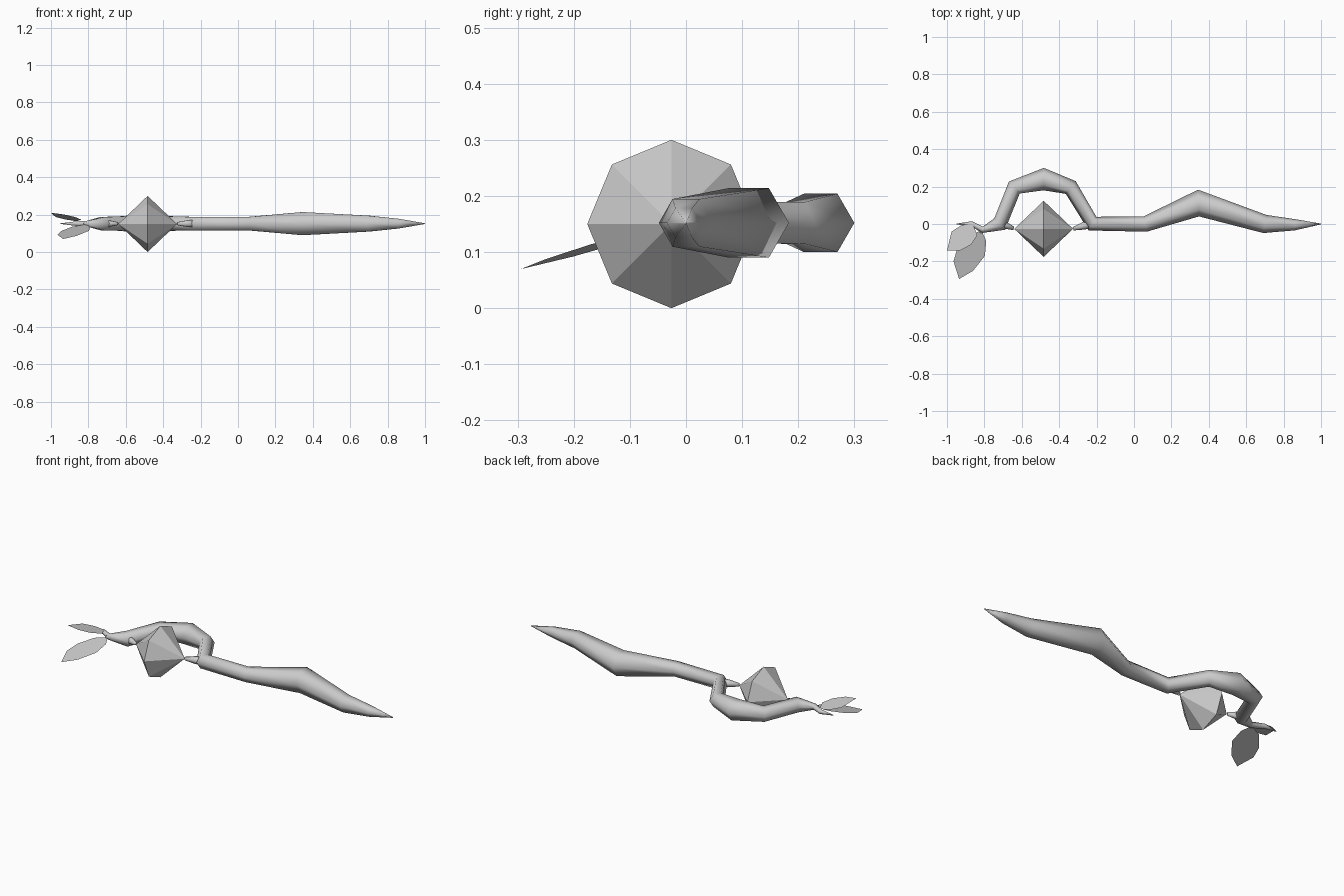
import bpy, bmesh, math
from mathutils import Vector

cube = bpy.data.objects.get("Cube")
if cube:
    bpy.data.objects.remove(cube)

grey = bpy.data.materials.new("plain grey")
grey.use_nodes = True
grey.diffuse_color = (0.6, 0.6, 0.6, 1)
grey.node_tree.nodes["Principled BSDF"].inputs["Base Color"].default_value = (0.6, 0.6, 0.6, 1)

AXIS_Z = 0.152


def finish(name, bm, smooth=False):
    mesh = bpy.data.meshes.new(name)
    bmesh.ops.recalc_face_normals(bm, faces=bm.faces)
    for f in bm.faces:
        f.smooth = smooth
    bm.to_mesh(mesh)
    bm.free()
    mesh.materials.append(grey)
    obj = bpy.data.objects.new(name, mesh)
    bpy.context.collection.objects.link(obj)
    return obj


def tube(name, path, sides=6):
    """Sweep a polygon along (x, y, radius) stations lying in a level plane."""
    bm = bmesh.new()
    pts = [Vector((x, y, AXIS_Z)) for x, y, r in path]
    rings = []
    for i, p in enumerate(pts):
        before = (p - pts[i - 1]).normalized() if i else Vector()
        after = (pts[i + 1] - p).normalized() if i + 1 < len(pts) else Vector()
        t = (before + after).normalized()
        side = Vector((-t.y, t.x, 0))
        ring = []
        for k in range(sides):
            a = 2 * math.pi * k / sides
            offset = side * math.cos(a) + Vector((0, 0, math.sin(a)))
            ring.append(bm.verts.new(p + offset * path[i][2]))
        rings.append(ring)
    for a, b in zip(rings, rings[1:]):
        for k in range(sides):
            n = (k + 1) % sides
            bm.faces.new((a[k], a[n], b[n], b[k]))
    bm.faces.new(rings[0])
    bm.faces.new(rings[-1])
    return finish(name, bm, True)


def leaf(name, outline, base_z, slope_x, slope_y):
    """Flat leaf on a tilted plane; the first outline point is its base."""
    bm = bmesh.new()
    bx, by = outline[0]
    bm.faces.new([bm.verts.new((x, y, base_z + slope_x * (x - bx) + slope_y * (y - by)))
                  for x, y in outline])
    return finish(name, bm)


# Crooked shaft with the arch and thin twig end
tube("staff_shaft", [
    (1.0, 0.0, 0.002), (0.86, -0.004, 0.03), (0.7, 0.0, 0.049),
    (0.345, 0.112, 0.0715), (0.06, 0.0, 0.042), (-0.222, 0.002, 0.042),
    (-0.338, 0.195, 0.043), (-0.483, 0.24, 0.06), (-0.64, 0.195, 0.043),
    (-0.718, 0.0, 0.042), (-0.81, -0.031, 0.017), (-0.87, 0.002, 0.013),
    (-0.95, 0.0, 0.002)])

# Short stem under the large leaf
tube("leaf_stem", [(-0.79, -0.03, 0.015), (-0.825, -0.045, 0.005)])

# Prongs reaching towards the gem
tube("right_prong", [(-0.72, 0.003, 0.022), (-0.695, -0.004, 0.021), (-0.643, -0.024, 0.009)])
tube("left_prong", [(-0.235, -0.002, 0.022), (-0.268, -0.009, 0.021), (-0.325, -0.026, 0.009)])

# Eight-sided double pyramid gem lying along x
bm = bmesh.new()
centre = Vector((-0.483, -0.026, 0.15))
tips = [bm.verts.new(centre + Vector((s * 0.157, 0, 0))) for s in (-1, 1)]
rim = [bm.verts.new(centre + 0.15 * Vector((0, math.cos(k * math.pi / 4), math.sin(k * math.pi / 4))))
       for k in range(8)]
for tip in tips:
    for k in range(8):
        bm.faces.new((tip, rim[k], rim[(k + 1) % 8]))
finish("gem", bm)

# Leaves
leaf("large_leaf", [(-0.815, -0.035), (-0.79, -0.09), (-0.797, -0.17), (-0.86, -0.25),
                    (-0.935, -0.294), (-0.965, -0.2), (-0.945, -0.13), (-0.885, -0.06)],
     0.148, 0.08, 0.265)
leaf("small_leaf", [(-0.862, 0.0), (-0.92, -0.005), (-0.975, -0.04), (-1.0, -0.142),
                    (-0.93, -0.142), (-0.87, -0.11), (-0.838, -0.06)],
     0.165, -0.13, -0.19)
